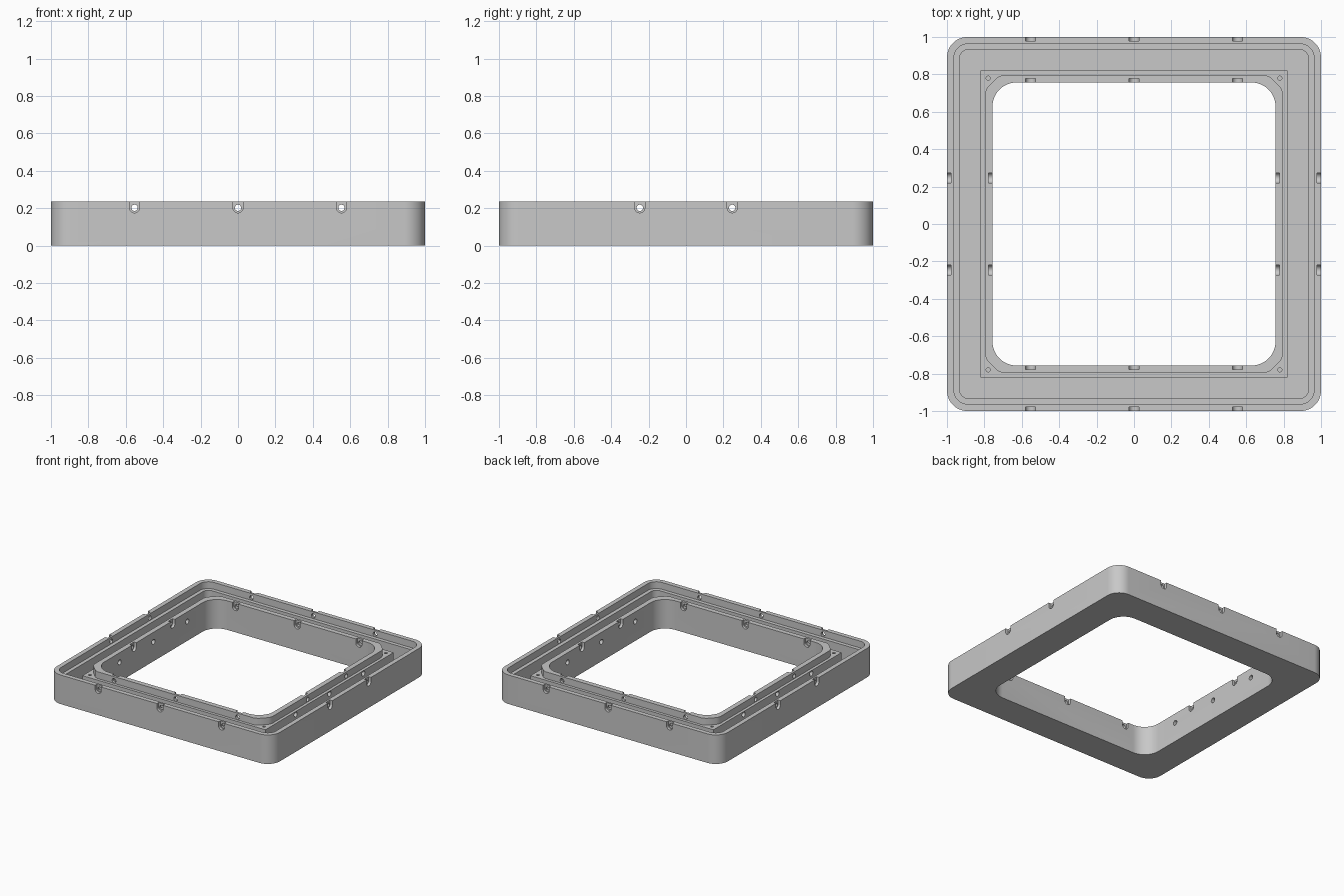
import bpy, bmesh, math
from mathutils import Matrix

if "Cube" in bpy.data.objects:
    bpy.data.objects.remove(bpy.data.objects["Cube"])

TOP, FLOOR, LEDGE = 0.235, 0.03, 0.18

grey = bpy.data.materials.new("plain grey")
grey.diffuse_color = (0.58, 0.58, 0.58, 1)
grey.use_nodes = True
grey.node_tree.nodes["Principled BSDF"].inputs["Base Color"].default_value = grey.diffuse_color


def prism(name, pts, z0, z1, mat=Matrix()):
    """Extrude a closed outline from z0 to z1, then place it."""
    bm = bmesh.new()
    base = bm.faces.new([bm.verts.new((x, y, z0)) for x, y in pts])
    ext = bmesh.ops.extrude_face_region(bm, geom=[base])
    verts = [g for g in ext["geom"] if isinstance(g, bmesh.types.BMVert)]
    bmesh.ops.translate(bm, verts=verts, vec=(0, 0, z1 - z0))
    bmesh.ops.recalc_face_normals(bm, faces=bm.faces)
    bm.transform(mat)
    me = bpy.data.meshes.new(name)
    bm.to_mesh(me)
    bm.free()
    me.materials.append(grey)
    ob = bpy.data.objects.new(name, me)
    bpy.context.collection.objects.link(ob)
    return ob


def rounded(half, r, n=12):
    """Square outline with rounded corners."""
    pts = []
    for k in range(4):
        a0 = k * math.pi / 2
        sx, sy = [(1, 1), (-1, 1), (-1, -1), (1, -1)][k]
        for i in range(n + 1):
            a = a0 + i * math.pi / 2 / n
            pts.append((sx * (half - r) + r * math.cos(a), sy * (half - r) + r * math.sin(a)))
    return pts


def four_fold(corner):
    """Repeat one corner's points around all four corners."""
    pts = []
    for k in range(4):
        c, s = round(math.cos(k * math.pi / 2)), round(math.sin(k * math.pi / 2))
        pts += [(x * c - y * s, x * s + y * c) for x, y in corner]
    return pts


def circle(u, v, r, n=20):
    return [(u + r * math.cos(2 * math.pi * i / n), v + r * math.sin(2 * math.pi * i / n))
            for i in range(n)]


def u_shape(u, v, r, n=12):
    arc = [(u + r * math.cos(math.pi + math.pi * i / n), v + r * math.sin(math.pi + math.pi * i / n))
           for i in range(n + 1)]
    return arc + [(u + r, TOP + 0.05), (u - r, TOP + 0.05)]


def combine(ob, other, op="DIFFERENCE"):
    mod = ob.modifiers.new("combine", "BOOLEAN")
    mod.object, mod.operation, mod.solver = other, op, "EXACT"
    bpy.context.view_layer.objects.active = ob
    bpy.ops.object.modifier_apply(modifier=mod.name)
    bpy.data.objects.remove(other)


# outer tray: floor, wall and stepped rim
frame = prism("channel_frame", rounded(1.0, 0.11), 0, TOP)
combine(frame, prism("channel_cut", rounded(0.933, 0.05), FLOOR, TOP + 0.1))
combine(frame, prism("lid_seat_cut", rounded(0.963, 0.075), LEDGE, TOP + 0.1))

# inner wall: square lower part, narrower rim with clipped corners
inner = prism("inner_wall", four_fold([(0.82, 0.82)]), 0.01, LEDGE)
rim = four_fold([(0.797, 0.70), (0.785, 0.73), (0.73, 0.785), (0.70, 0.797)])
combine(inner, prism("inner_rim", rim, 0.1, TOP), "UNION")
combine(frame, inner, "UNION")

# central opening
combine(frame, prism("opening_cut", rounded(0.757, 0.13), -0.1, TOP + 0.1))

# screw holes in the ledge corners
for x in (-0.78, 0.78):
    for y in (-0.78, 0.78):
        combine(frame, prism("corner_hole", circle(x, y, 0.011, 12), 0.08, TOP + 0.1))

# side fixings: through hole with a U recess on the outer and opening faces
for k in range(4):
    place = Matrix.Rotation(k * math.pi / 2, 4, "Z") @ Matrix.Rotation(math.pi / 2, 4, "X")
    for u in ((-0.247, 0.247) if k % 2 else (-0.553, 0, 0.553)):
        combine(frame, prism("outer_recess", u_shape(u, 0.202, 0.027), 0.978, 1.1, place))
        combine(frame, prism("inner_recess", u_shape(u, 0.202, 0.027), 0.7, 0.778, place))
        combine(frame, prism("fixing_hole", circle(u, 0.202, 0.017), 0.7, 1.1, place))
    # cable holes through the two side inner walls
    if k % 2:
        for u in (-0.433, 0, 0.433):
            combine(frame, prism("cable_hole", circle(u, 0.157, 0.02), 0.7, 0.88, place))

bpy.ops.object.select_all(action="DESELECT")
frame.select_set(True)
bpy.context.view_layer.objects.active = frame
bpy.ops.object.shade_smooth_by_angle(angle=math.radians(25))
